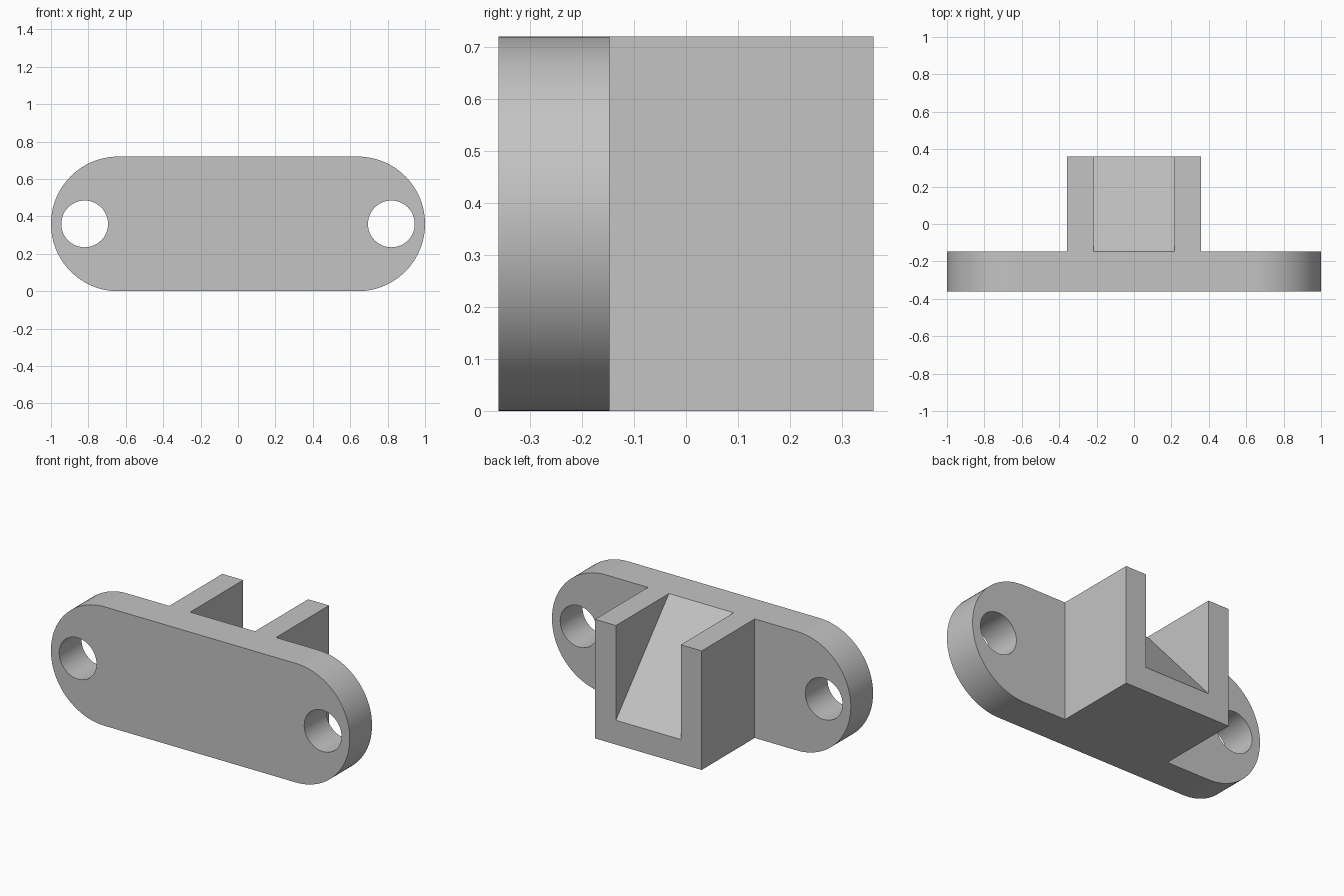
import bpy
import bmesh
import math

default = bpy.data.objects.get("Cube")
if default:
    bpy.data.objects.remove(default, do_unlink=True)

HEIGHT = 0.72
RADIUS = HEIGHT / 2
FRONT, PLATE_BACK, BACK = -0.36, -0.147, 0.36
HOLE_X, HOLE_R = 0.82, 0.125
OUTER, INNER, LIP = 0.357, 0.217, 0.147

grey = bpy.data.materials.new("plain grey")
grey.use_nodes = True
grey.diffuse_color = (0.55, 0.55, 0.55, 1)
grey.node_tree.nodes["Principled BSDF"].inputs["Base Color"].default_value = grey.diffuse_color


def prism(name, outline, offset):
    """Extrude a closed outline of 3D points along an offset."""
    bm = bmesh.new()
    face = bm.faces.new([bm.verts.new(p) for p in outline])
    moved = bmesh.ops.extrude_face_region(bm, geom=[face])["geom"]
    bmesh.ops.translate(bm, vec=offset, verts=[v for v in moved if isinstance(v, bmesh.types.BMVert)])
    bmesh.ops.recalc_face_normals(bm, faces=bm.faces)
    mesh = bpy.data.meshes.new(name)
    bm.to_mesh(mesh)
    bm.free()
    mesh.materials.append(grey)
    obj = bpy.data.objects.new(name, mesh)
    bpy.context.collection.objects.link(obj)
    return obj


def arc(cx, radius, start, sweep, steps, y):
    angles = [start + sweep * i / steps for i in range(steps + 1)]
    return [(cx + radius * math.cos(a), y, RADIUS + radius * math.sin(a)) for a in angles]


def combine(target, tool, operation):
    """Apply a boolean and discard the tool."""
    mod = target.modifiers.new(operation, 'BOOLEAN')
    mod.operation, mod.object, mod.solver = operation, tool, 'EXACT'
    bpy.context.view_layer.objects.active = target
    bpy.ops.object.modifier_apply(modifier=mod.name)
    bpy.data.objects.remove(tool, do_unlink=True)


# Rounded mounting plate
end = 1 - RADIUS
outline = (arc(end, RADIUS, -math.pi / 2, math.pi, 48, FRONT)
           + arc(-end, RADIUS, math.pi / 2, math.pi, 48, FRONT))
bracket = prism("mounting_bracket", outline, (0, PLATE_BACK - FRONT, 0))

# Channel block with a sloping floor
overlap = PLATE_BACK - 0.1
block = prism("channel_block",
              [(-OUTER, overlap, 0), (OUTER, overlap, 0),
               (OUTER, overlap, HEIGHT), (-OUTER, overlap, HEIGHT)],
              (0, BACK - overlap, 0))
slope = (LIP - HEIGHT) / (BACK - PLATE_BACK)
past = BACK + 0.1
wedge = prism("wedge_cutter",
              [(-INNER, PLATE_BACK, HEIGHT), (-INNER, past, LIP + 0.1 * slope),
               (-INNER, past, HEIGHT + 0.1), (-INNER, PLATE_BACK, HEIGHT + 0.1)],
              (2 * INNER, 0, 0))
combine(block, wedge, 'DIFFERENCE')
combine(bracket, block, 'UNION')

# Screw holes
for side in (-1, 1):
    circle = arc(side * HOLE_X, HOLE_R, 0, 2 * math.pi, 48, FRONT - 0.1)[:-1]
    combine(bracket, prism("hole_cutter", circle, (0, 0.5, 0)), 'DIFFERENCE')

# Smooth curves, sharp edges
bpy.ops.object.select_all(action='DESELECT')
bracket.select_set(True)
bpy.context.view_layer.objects.active = bracket
bpy.ops.object.shade_smooth_by_angle(angle=math.radians(30))
